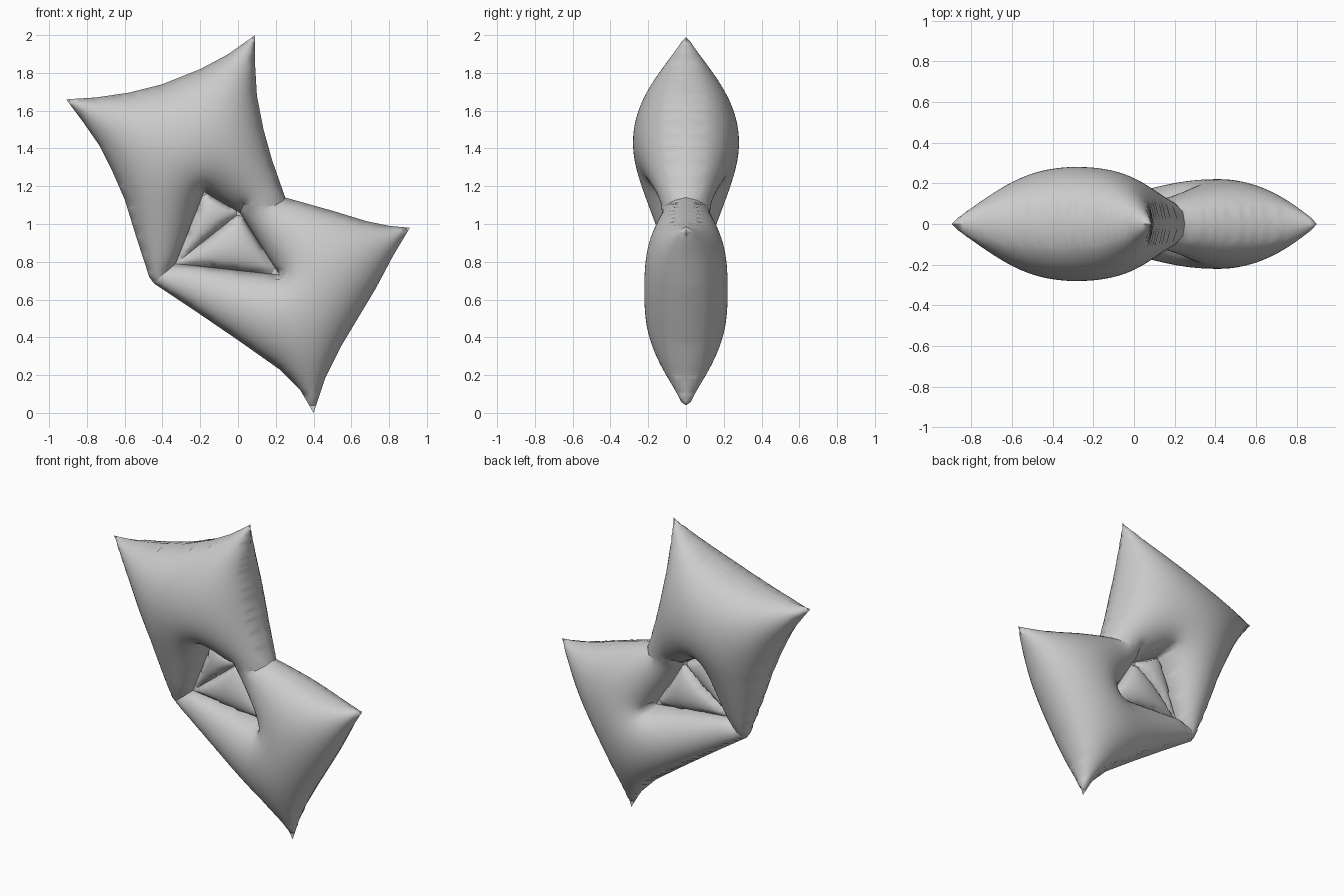
import bpy, bmesh, math
from mathutils import Vector
from mathutils.geometry import delaunay_2d_cdt
from mathutils.kdtree import KDTree

if "Cube" in bpy.data.objects:
    bpy.data.objects.remove(bpy.data.objects["Cube"])

STEP = 0.022

# Seams where the two cushions are stitched together: (x, z, half thickness)
WIDE_SEAM = [(0.25, 1.14, 0), (0.24, 1.125, 0.06), (0.2, 1.1, 0.105), (0.14, 1.09, 0.13),
             (0.07, 1.095, 0.125), (0.03, 1.105, 0.09), (0.01, 1.06, 0)]
KNOT_SEAM = [(-0.33, 0.79, 0), (-0.37, 0.755, 0.04), (-0.41, 0.725, 0.05),
             (-0.43, 0.70, 0.035), (-0.445, 0.685, 0)]


def sample(outline):
    """Resample a closed outline evenly, counter-clockwise."""
    pts = [Vector((*p, 0)) if len(p) == 2 else Vector(p) for p in outline]
    pairs = list(zip(pts, pts[1:] + pts[:1]))
    if sum(a.x * b.y - b.x * a.y for a, b in pairs) < 0:
        pts.reverse()
        pairs = list(zip(pts, pts[1:] + pts[:1]))
    out = []
    for a, b in pairs:
        n = max(1, round((b - a).xy.length / STEP))
        out += [a.lerp(b, i / n) for i in range(n)]
    return out


def inside(x, y, poly):
    hit = False
    for a, b in zip(poly, poly[1:] + poly[:1]):
        if (a.y > y) != (b.y > y) and x < a.x + (y - a.y) * (b.x - a.x) / (b.y - a.y):
            hit = not hit
    return hit


def relax(value, free, links, source):
    """Solve the taut membrane equation over the free points."""
    for _ in range(160):
        for i in free:
            tot, acc = links[i][0], source[i]
            for j, w in links[i][1]:
                acc += w * value[j]
            value[i] += 1.85 * (acc / tot - value[i])
    return value


def inflate(name, outline, height):
    edge = sample(outline)
    tree = KDTree(len(edge))
    for i, p in enumerate(edge):
        tree.insert((p.x, p.y, 0), i)
    tree.balance()
    pts = [p.xy for p in edge]
    row = STEP * 0.866
    for r in range(int(2 / row) + 1):
        for c in range(int(2 / STEP) + 1):
            x, y = -1 + (c + 0.5 * (r % 2)) * STEP, r * row
            if inside(x, y, edge) and tree.find((x, y, 0))[2] > 0.6 * STEP:
                pts.append(Vector((x, y)))
    nb = len(edge)
    verts, _, faces, orig, _, _ = delaunay_2d_cdt(pts, [], [list(range(nb))], 1, 1e-5)
    rim = {}
    for i, o in enumerate(orig):
        hits = [k for k in o if k < nb]
        if hits:
            rim[i] = edge[hits[0]].z
    # Cotangent weights of the flat panel
    n = len(verts)
    area, weights = [0.0] * n, [{} for _ in range(n)]
    for f in faces:
        for k in range(3):
            a, b, c = f[k], f[(k + 1) % 3], f[(k + 2) % 3]
            u, v = verts[b] - verts[a], verts[c] - verts[a]
            cr = max(abs(u.x * v.y - u.y * v.x), 1e-9)
            area[a] += cr / 6
            w = max(u.dot(v) / cr / 2, 0.001)
            weights[b][c] = weights[b].get(c, 0) + w
            weights[c][b] = weights[c].get(b, 0) + w
    links = [(sum(d.values()) or 1, list(d.items())) for d in weights]
    free = [i for i in range(n) if i not in rim]
    puff = relax([0.0] * n, free, links, area)
    base = relax([rim.get(i, 0) ** 2 for i in range(n)], free, links, [0.0] * n)
    gain = height ** 2 / max(puff)
    h = [math.sqrt(max(gain * p + b, 0)) for p, b in zip(puff, base)]
    # Front and back shells joined along the rim
    bm = bmesh.new()
    front = [bm.verts.new((p.x, -t, p.y)) for p, t in zip(verts, h)]
    back = [front[i] if i in rim and h[i] < 1e-4 else bm.verts.new((p.x, h[i], p.y))
            for i, p in enumerate(verts)]
    for f in faces:
        for side, order in ((front, f), (back, f[::-1])):
            vs = [side[i] for i in order]
            if bm.faces.get(vs) is None:
                bm.faces.new(vs)
    mesh = bpy.data.meshes.new(name)
    bm.to_mesh(mesh)
    bm.free()
    ob = bpy.data.objects.new(name, mesh)
    bpy.context.collection.objects.link(ob)
    bpy.ops.object.select_all(action='DESELECT')
    ob.select_set(True)
    bpy.context.view_layer.objects.active = ob
    bpy.ops.object.shade_smooth_by_angle(angle=math.radians(60))


# Upper cushion
inflate("upper_cushion",
        [(-0.91, 1.66), (-0.75, 1.67), (-0.58, 1.695), (-0.4, 1.74), (-0.2, 1.82), (-0.05, 1.9),
         (0.09, 2.0), (0.09, 1.85), (0.1, 1.68), (0.135, 1.5), (0.18, 1.34)]
        + WIDE_SEAM + [(-0.18, 1.17)] + KNOT_SEAM
        + [(-0.47, 0.72), (-0.535, 0.92), (-0.6, 1.13), (-0.67, 1.29), (-0.73, 1.41), (-0.82, 1.54)],
        0.28)

# Lower cushion
inflate("lower_cushion",
        [(0.5, 1.07), (0.68, 1.015), (0.8, 0.99), (0.91, 0.98), (0.82, 0.83), (0.73, 0.66),
         (0.55, 0.36), (0.46, 0.18), (0.4, 0.0), (0.33, 0.12), (0.22, 0.23), (0.0, 0.385),
         (-0.22, 0.535)]
        + KNOT_SEAM[::-1] + [(0.22, 0.73)] + WIDE_SEAM[::-1],
        0.22)

# Small webs closing the middle opening
inflate("upper_web", [(-0.18, 1.17), (0.01, 1.06), (-0.33, 0.79)], 0.05)
inflate("lower_web", [(0.01, 1.06), (0.22, 0.73), (-0.33, 0.79)], 0.07)
